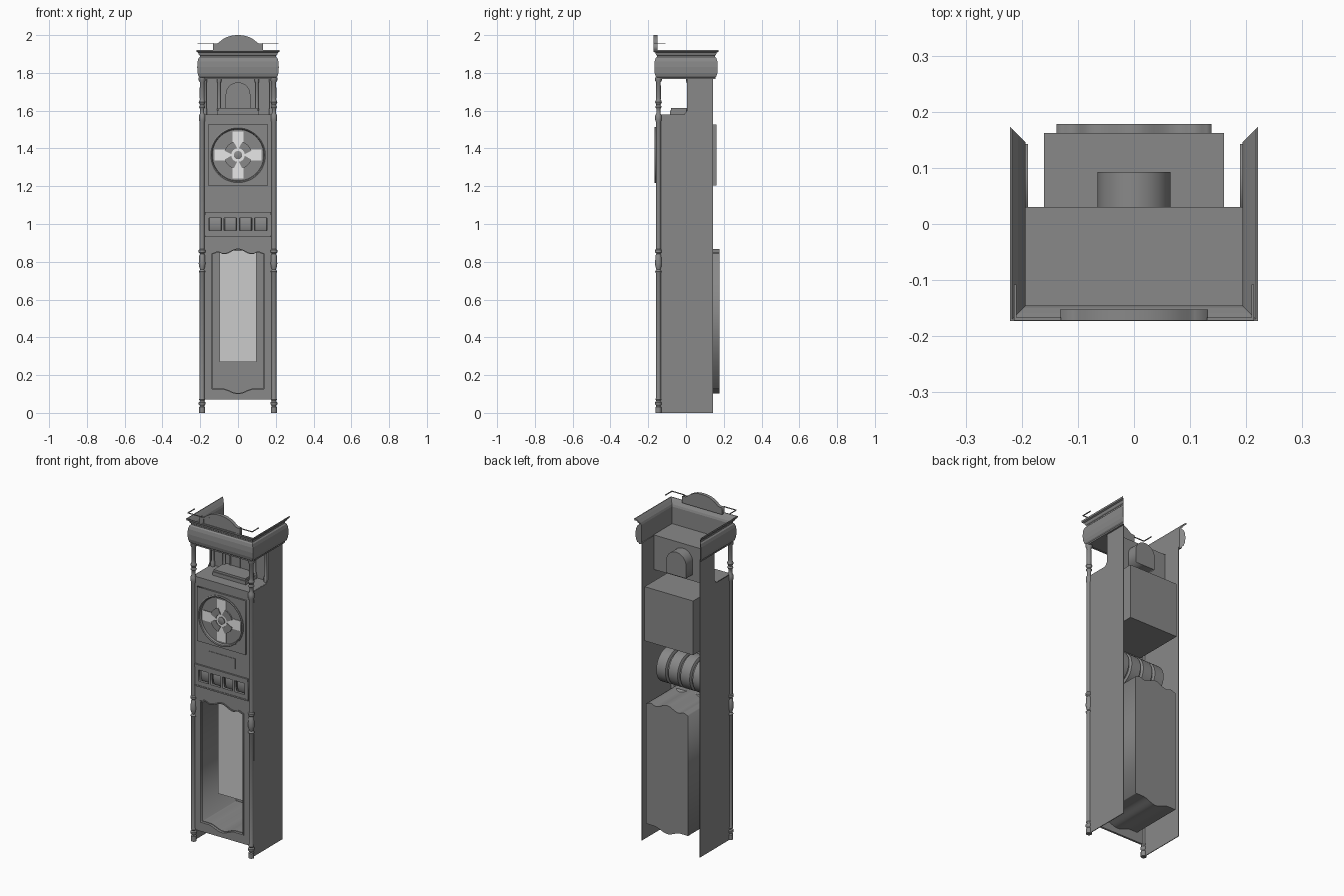
import bpy, bmesh, math
from mathutils import Vector, Matrix

cube = bpy.data.objects.get("Cube")
if cube:
    bpy.data.objects.remove(cube, do_unlink=True)


def material(name, value):
    m = bpy.data.materials.new(name)
    m.use_nodes = True
    col = (value, value, value, 1)
    m.diffuse_color = col
    m.node_tree.nodes["Principled BSDF"].inputs["Base Color"].default_value = col
    return m


GREY = material("case grey", 0.25)
PALE = material("pale grey", 0.6)
WHITE = material("dial white", 0.82)


def finish(name, bm, mat, smooth=False):
    bmesh.ops.remove_doubles(bm, verts=bm.verts, dist=0.00005)
    bmesh.ops.recalc_face_normals(bm, faces=bm.faces)
    me = bpy.data.meshes.new(name)
    bm.to_mesh(me)
    bm.free()
    me.materials.clear()
    me.materials.append(mat)
    ob = bpy.data.objects.new(name, me)
    bpy.context.collection.objects.link(ob)
    if smooth:
        bpy.ops.object.select_all(action='DESELECT')
        ob.select_set(True)
        bpy.context.view_layer.objects.active = ob
        bpy.ops.object.shade_smooth_by_angle(angle=math.radians(35))
    return ob


def box(name, x0, x1, y0, y1, z0, z1, mat=GREY):
    bm = bmesh.new()
    size = Matrix.Diagonal((x1 - x0, y1 - y0, z1 - z0, 1))
    mid = Matrix.Translation(((x0 + x1) / 2, (y0 + y1) / 2, (z0 + z1) / 2))
    bmesh.ops.create_cube(bm, size=1, matrix=mid @ size)
    return finish(name, bm, mat)


def plate(name, loops, y0, y1, mat=GREY, axis='Y'):
    """Filled outline with holes, standing across the given axis."""
    cu = bpy.data.curves.new(name, 'CURVE')
    cu.dimensions = '2D'
    cu.fill_mode = 'BOTH'
    cu.extrude = (y1 - y0) / 2
    for loop in loops:
        sp = cu.splines.new('POLY')
        sp.points.add(len(loop) - 1)
        for p, (a, b) in zip(sp.points, loop):
            p.co = (a, b, 0, 1)
        sp.use_cyclic_u = True
    tmp = bpy.data.objects.new(name + " outline", cu)
    me = bpy.data.meshes.new_from_object(tmp)
    bm = bmesh.new()
    bm.from_mesh(me)
    bpy.data.objects.remove(tmp)
    bpy.data.curves.remove(cu)
    bpy.data.meshes.remove(me)
    mid = (y0 + y1) / 2
    for v in bm.verts:
        a, b, c = v.co
        v.co = (a, mid - c, b) if axis == 'Y' else (mid + c, a, b)
    return finish(name, bm, mat)


def loft(name, rings, mat=GREY, smooth=False):
    bm = bmesh.new()
    rows = [[bm.verts.new(p) for p in ring] for ring in rings]
    for lo, hi in zip(rows, rows[1:]):
        for i in range(len(lo)):
            j = (i + 1) % len(lo)
            bm.faces.new((lo[i], lo[j], hi[j], hi[i]))
    bm.faces.new(rows[0])
    bm.faces.new(rows[-1])
    return finish(name, bm, mat, smooth)


def lathe(name, prof, at, axis='Z', n=16, mat=GREY):
    rings = []
    for r, h in prof:
        ring = []
        for i in range(n):
            t = 2 * math.pi * i / n
            c, s = r * math.cos(t), r * math.sin(t)
            p = {'X': (h, c, s), 'Y': (c, h, s), 'Z': (c, s, h)}[axis]
            ring.append(Vector(at) + Vector(p))
        rings.append(ring)
    return loft(name, rings, mat, True)


def rect(x0, x1, z0, z1):
    return [(x0, z0), (x1, z0), (x1, z1), (x0, z1)]


def arc(r, a0, a1, n, cz=0.0):
    return [(r * math.cos(math.radians(a0 + (a1 - a0) * i / n)),
             cz + r * math.sin(math.radians(a0 + (a1 - a0) * i / n)))
            for i in range(n + 1)]


def circle(r, cz, n=48):
    return arc(r, 0, 360, n, cz)[:-1]


# Scalloped outline shared by the lower window and its case
def bump(x, w):
    return 0.5 + 0.5 * math.cos(math.pi * min(abs(x) / w, 1))


def scallop(grow=0.0):
    xs = [0.138 * (i / 16 - 1) for i in range(33)]
    k = (0.138 + grow) / 0.138
    top = [(x * k, 0.843 + grow + 0.025 * bump(x, 0.075)
            + 0.01 * bump(abs(x) - 0.108, 0.03)) for x in xs]
    low = [(x * k, 0.127 - grow - 0.025 * bump(x, 0.09)) for x in xs]
    return low + top[::-1]


# Front board with drum windows and lower opening
windows = [rect(c - 0.033, c + 0.033, 0.965, 1.031) for c in (-0.12, -0.04, 0.04, 0.12)]
plate("front_board", [rect(-0.19, 0.19, 0.07, 1.58), scallop()] + windows, -0.15, -0.138)
plate("counter_strip", [rect(-0.176, 0.176, 0.935, 1.047)] + windows, -0.155, -0.149)
box("counter_rail", -0.176, 0.176, -0.16, -0.149, 1.047, 1.064)
box("counter_sill", -0.176, 0.176, -0.158, -0.149, 0.932, 0.94)
box("plaque", -0.088, 0.088, -0.153, -0.149, 1.1, 1.16)
plate("window_trim", [scallop(0.006), scallop()], -0.156, -0.149)

# Lower case and hanging panel
plate("lower_case_walls", [scallop(), scallop(-0.003)], -0.14, 0.174)
plate("lower_case_back", [scallop()], 0.174, 0.178)
box("hanging_panel", -0.097, 0.097, -0.052, -0.047, 0.27, 0.86, PALE)

# Side boards, notched at the top gallery
side = [(-0.146, 0), (0.143, 0), (0.143, 1.775), (0.005, 1.775),
        (0.005, 1.60), (-0.01, 1.58), (-0.146, 1.58)]
for s, word in ((1, "left"), (-1, "right")):
    a, b = sorted((s * 0.189, s * 0.193))
    plate(word + "_side_board", [side], a, b, axis='X')

# Turned corner columns
P = 0.0135
column = [(0.016, 0), (0.016, 0.03), (0.011, 0.036), (0.018, 0.046), (0.018, 0.056),
          (0.011, 0.062), (0.016, 0.07), (P, 0.08), (P, 0.74), (0.018, 0.748),
          (0.011, 0.758), (0.016, 0.775), (0.018, 0.79), (0.015, 0.835), (0.011, 0.842),
          (0.018, 0.85), (0.018, 0.862), (P, 0.868), (P, 1.54), (0.017, 1.55),
          (0.017, 1.575), (0.011, 1.585), (0.011, 1.61), (0.017, 1.62), (0.011, 1.63),
          (0.018, 1.645), (0.012, 1.66), (P, 1.67), (0.012, 1.75), (0.018, 1.76), (0.018, 1.775)]
for s, word in ((1, "left"), (-1, "right")):
    lathe(word + "_column", column, (s * 0.19, -0.146, 0))

# Dial, bezel and movement box
DZ = 1.365
box("movement_box", -0.16, 0.16, -0.139, 0.162, 1.205, 1.528)
plate("dial_plate", [rect(-0.16, 0.16, 1.205, 1.528), circle(0.14, DZ)], -0.16, -0.149)
bezel = [(0.149, -0.159), (0.149, -0.165), (0.144, -0.168), (0.139, -0.165), (0.136, -0.152)]
lathe("bezel", bezel, (0, 0, DZ), 'Y', 48).data.materials[0] = GREY
bm = bmesh.new()
bm.from_mesh(bpy.data.objects["bezel"].data)
bmesh.ops.delete(bm, geom=[f for f in bm.faces if len(f.verts) > 4], context='FACES_ONLY')
bm.to_mesh(bpy.data.objects["bezel"].data)
bm.free()
A, L = 0.03, 0.125
cross = [(A, A), (A, L), (-A, L), (-A, A), (-L, A), (-L, -A),
         (-A, -A), (-A, -L), (A, -L), (A, -A), (L, -A), (L, A)]
plate("dial_cross", [[(x, z + DZ) for x, z in cross]], -0.154, -0.149, WHITE)
for i in range(4):
    m = 45 + 90 * i
    quarter = arc(0.074, m - 27, m + 27, 10, DZ) + arc(0.036, m + 38, m - 38, 10, DZ)
    plate("dial_quarter_%d" % (i + 1), [quarter], -0.158, -0.149)
lathe("dial_hub", [(0.022, -0.15), (0.022, -0.16), (0.016, -0.163)], (0, 0, DZ), 'Y', 24)

# Counter drums behind the windows
for i in range(4):
    lathe("drum_%d" % (i + 1), [(0.088, -0.036), (0.1, -0.03), (0.1, 0.03), (0.088, 0.036)],
          (-0.12 + 0.08 * i, -0.034, 0.998), 'X', 32)
lathe("drum_shaft", [(0.085, -0.15), (0.085, 0.15)], (0, -0.034, 0.998), 'X', 32)

# Top gallery: floor, back, arched housing, pilasters
box("gallery_floor", -0.19, 0.19, -0.15, 0.03, 1.572, 1.581)
box("gallery_back", -0.19, 0.19, 0.024, 0.03, 1.575, 1.775)
box("gallery_ceiling", -0.193, 0.193, -0.146, 0.03, 1.77, 1.778)
box("gallery_step", -0.11, 0.11, -0.085, 0.025, 1.58, 1.602)
box("gallery_step_top", -0.104, 0.104, -0.08, 0.025, 1.602, 1.614)
arch = [(-0.065, 1.61), (0.065, 1.61)] + arc(0.065, 0, 180, 24, 1.685)
inner = [(-0.06, 1.61), (0.06, 1.61)] + arc(0.06, 0, 180, 24, 1.685)
plate("arched_housing", [arch], 0.02, 0.093)
plate("arch_trim", [arch, inner], 0.015, 0.021)
box("door_seam", -0.0015, 0.0015, 0.017, 0.021, 1.614, 1.745)
pilaster = [(0.012, 1.58), (0.012, 1.605), (0.008, 1.615), (0.008, 1.745),
            (0.012, 1.755), (0.012, 1.775)]
for x in (-0.175, -0.1, 0.1, 0.175):
    lathe("gallery_pilaster", pilaster, (x, 0.013, 0), n=12)

# Cornice swept round front and sides with mitred ends
moulding = [(0, 1.768), (0.010, 1.768), (0.010, 1.776), (0.016, 1.782), (0.021, 1.80),
            (0.023, 1.83), (0.021, 1.86), (0.016, 1.878), (0.009, 1.885), (0.009, 1.892),
            (0.014, 1.896), (0.018, 1.908), (0.027, 1.912), (0.028, 1.922),
            (0.024, 1.922), (0.014, 1.908), (0.004, 1.892), (0, 1.88)]
stations = [(-1, 1), (-1, -1), (1, -1), (1, 1)]
loft("cornice", [[(sx * (0.193 + o), sy * (0.145 + o), z) for o, z in moulding]
                 for sx, sy in stations])

# Arched pediment and thin side rails
half = [(0.132, 1.915), (0.132, 1.955), (0.108, 1.957), (0.098, 1.964), (0.084, 1.976),
        (0.065, 1.987), (0.043, 1.995), (0.022, 1.999), (0, 2.0)]
pediment = half + [(-x, z) for x, z in half[-2::-1]]
panel = [(x * 0.82, 1.915 + (z - 1.915) * 0.86) for x, z in pediment]
plate("pediment", [pediment], -0.168, -0.152)
plate("pediment_trim", [pediment, panel], -0.172, -0.167)
for s, word in ((1, "left"), (-1, "right")):
    a, b = sorted((s * 0.13, s * 0.214))
    box(word + "_front_rail", a, b, -0.172, -0.167, 1.955, 1.959)
    a, b = sorted((s * 0.209, s * 0.214))
    box(word + "_side_rail", a, b, -0.17, -0.108, 1.955, 1.959)
